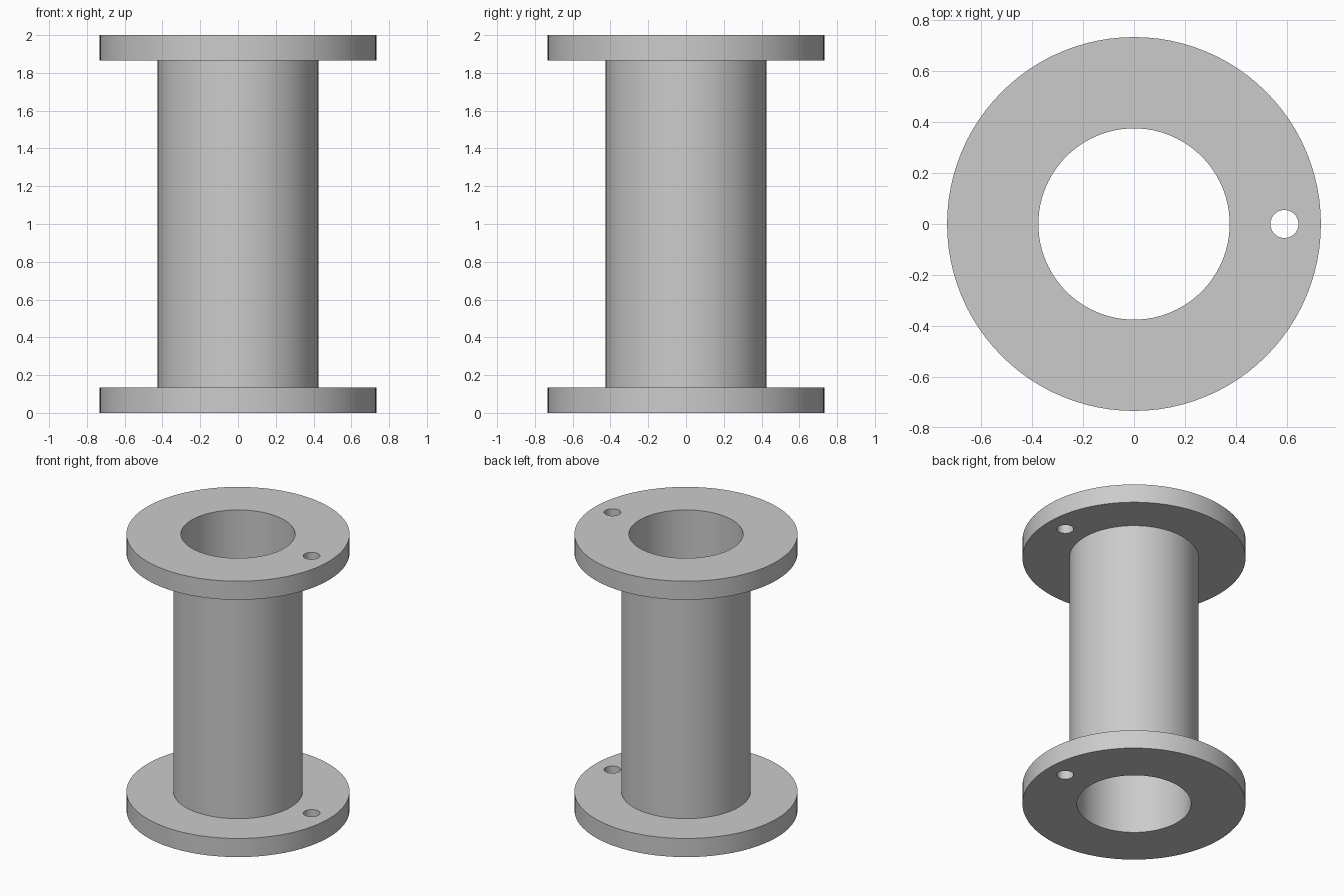
import bpy, bmesh, math

default = bpy.data.objects.get("Cube")
if default:
    bpy.data.objects.remove(default, do_unlink=True)

HEIGHT = 2.0
FLANGE_R, TUBE_R, BORE_R = 0.733, 0.425, 0.375
FLANGE_T = 0.135
HOLE_X, HOLE_R = 0.59, 0.055
SEGMENTS = 96

grey = bpy.data.materials.new("plain grey")
grey.use_nodes = True
colour = (0.6, 0.6, 0.6, 1)
grey.diffuse_color = colour
grey.node_tree.nodes["Principled BSDF"].inputs["Base Color"].default_value = colour


def lathe(name, profile):
    """Spin a closed (radius, height) profile around z."""
    bm = bmesh.new()
    rings = []
    for i in range(SEGMENTS):
        a = math.tau * i / SEGMENTS
        rings.append([bm.verts.new((r * math.cos(a), r * math.sin(a), z)) for r, z in profile])
    n = len(profile)
    for i, ring in enumerate(rings):
        nxt = rings[(i + 1) % SEGMENTS]
        for j in range(n):
            k = (j + 1) % n
            bm.faces.new((ring[j], nxt[j], nxt[k], ring[k]))
    bmesh.ops.recalc_face_normals(bm, faces=bm.faces)
    mesh = bpy.data.meshes.new(name)
    bm.to_mesh(mesh)
    bm.free()
    obj = bpy.data.objects.new(name, mesh)
    bpy.context.collection.objects.link(obj)
    mesh.materials.append(grey)
    return obj


# Hollow spool: tube with a flange at each end
low, high = FLANGE_T, HEIGHT - FLANGE_T
spool = lathe("flanged_spool", [
    (BORE_R, 0), (FLANGE_R, 0), (FLANGE_R, low), (TUBE_R, low),
    (TUBE_R, high), (FLANGE_R, high), (FLANGE_R, HEIGHT), (BORE_R, HEIGHT)])

# Small hole drilled through both flanges
bpy.ops.mesh.primitive_cylinder_add(vertices=48, radius=HOLE_R, depth=HEIGHT + 0.4,
                                    location=(HOLE_X, 0, HEIGHT / 2))
drill = bpy.context.object
drill.name = "hole_cutter"
drill.hide_render = True
drill.data.materials.append(grey)

cut = spool.modifiers.new("drilled_hole", 'BOOLEAN')
cut.operation = 'DIFFERENCE'
cut.solver = 'EXACT'
cut.object = drill

bpy.ops.object.select_all(action='DESELECT')
spool.select_set(True)
bpy.context.view_layer.objects.active = spool
bpy.ops.object.modifier_apply(modifier=cut.name)
bpy.data.objects.remove(drill, do_unlink=True)
bpy.ops.object.shade_smooth_by_angle(angle=math.radians(30))
